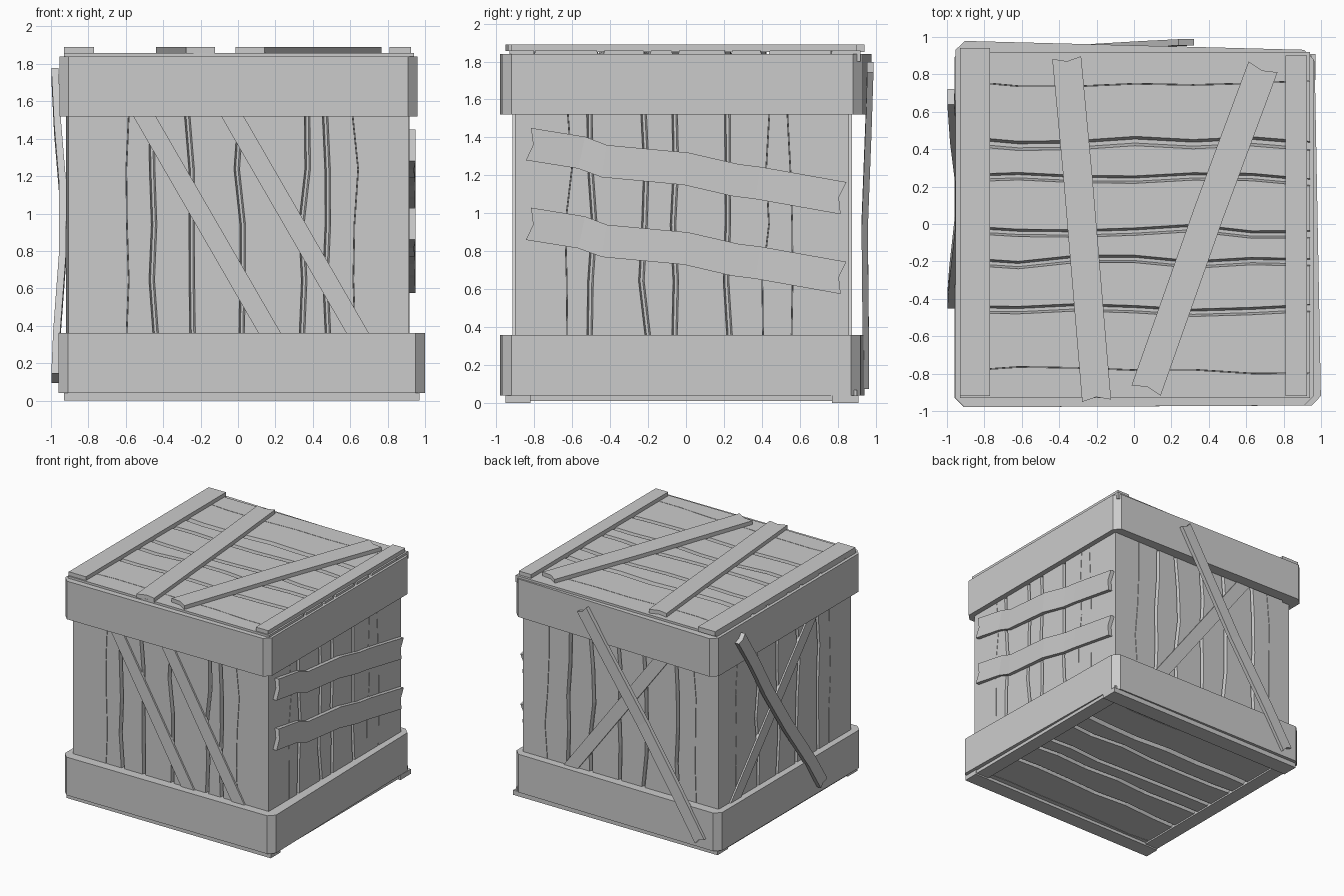
import bpy, bmesh, math, random
from mathutils import Vector

random.seed(4)
cube = bpy.data.objects.get("Cube")
if cube:
    bpy.data.objects.remove(cube, do_unlink=True)

wood = bpy.data.materials.new("grey_wood")
wood.use_nodes = True
GREY = (0.6, 0.6, 0.6, 1)
wood.diffuse_color = GREY
wood.node_tree.nodes["Principled BSDF"].inputs["Base Color"].default_value = GREY

# Each side maps (across, up, outward) to the model's axes
SIDES = {
    "front": lambda u, v, d: (u, -d, v),
    "back": lambda u, v, d: (u, d, v),
    "right": lambda u, v, d: (d, u, v),
    "left": lambda u, v, d: (-d, u, v),
    "top": lambda u, v, d: (u, v, d),
    "bottom": lambda u, v, d: (u, v, -d),
}


def finish(name, bm):
    bmesh.ops.recalc_face_normals(bm, faces=bm.faces)
    mesh = bpy.data.meshes.new(name)
    bm.to_mesh(mesh)
    bm.free()
    mesh.materials.append(wood)
    obj = bpy.data.objects.new(name, mesh)
    bpy.context.collection.objects.link(obj)


def loft(bm, sections, caps=True):
    """Skin a row of closed sections."""
    rows = [[bm.verts.new(p) for p in s] for s in sections]
    n = len(rows[0])
    for a, b in zip(rows, rows[1:]):
        for i in range(n):
            j = (i + 1) % n
            bm.faces.new((a[i], a[j], b[j], b[i]))
    if caps:
        bm.faces.new(rows[0])
        bm.faces.new(rows[-1])


def box(name, lo, hi):
    bm = bmesh.new()
    loft(bm, [[(lo[0], lo[1], z), (hi[0], lo[1], z), (hi[0], hi[1], z), (lo[0], hi[1], z)]
              for z in (lo[2], hi[2])])
    finish(name, bm)


def plank(name, side, path, width, thick, notch=0.0):
    """Flat plank along (across, up, outward) points, with split ends."""
    bm, sections = bmesh.new(), []
    pts = [Vector(p) for p in path]
    for i, p in enumerate(pts):
        t = pts[min(i + 1, len(pts) - 1)] - pts[max(i - 1, 0)]
        t.z = 0
        t.normalize()
        across = Vector((-t.y, t.x, 0)) * width / 2
        mid = p + t * (notch if i == 0 else -notch if i == len(pts) - 1 else 0)
        out = Vector((0, 0, thick))
        ring = [p - across, mid, p + across, p + across + out, mid + out, p - across + out]
        sections.append([SIDES[side](*q) for q in ring])
    loft(bm, sections)
    finish(name, bm)


def boards(name, side, across, along, depth, gaps, run_x=False):
    """Row of boards with crooked, sloping gaps; gaps are (position, half width)."""
    bm = bmesh.new()
    steps = 7
    edges = [([across[0]] * steps, 0.0)]
    for pos, half in gaps:
        edges.append(([pos + random.uniform(-0.02, 0.02) for _ in range(steps)], half))
    edges.append(([across[1]] * steps, 0.0))
    for (a, ha), (b, hb) in zip(edges, edges[1:]):
        sections = []
        for k in range(steps):
            v = along[0] + (along[1] - along[0]) * k / (steps - 1)
            ring = [(a[k] + ha * 0.3, depth[0]), (a[k] + ha, depth[1]),
                    (b[k] - hb, depth[1]), (b[k] - hb * 0.3, depth[0])]
            sections.append([SIDES[side](*((v, u, d) if run_x else (u, v, d)))
                             for u, d in ring])
        loft(bm, sections)
    finish(name, bm)


def band(name, corners, z0, z1, cut=0.05):
    """Hoop round the crate with cut corners."""
    outer = []
    for i, c in enumerate(corners):
        c = Vector(c)
        for other in (corners[i - 1], corners[(i + 1) % 4]):
            outer.append(c + (Vector(other) - c).normalized() * cut)
    bm = bmesh.new()
    inner = [p * 0.9 for p in outer]
    loops = [(outer, z0), (outer, z1), (inner, z1), (inner, z0), (outer, z0)]
    loft(bm, [[(p.x, p.y, z) for p in loop] for loop, z in loops], caps=False)
    bmesh.ops.remove_doubles(bm, verts=bm.verts, dist=0.0001)
    finish(name, bm)


# Crate body
box("crate_core", (-0.87, -0.86, 0.06), (0.88, 0.83, 1.81))
band("bottom_band", [(-0.96, -0.98), (1.0, -0.97), (0.965, 0.92), (-0.96, 0.94)], 0.04, 0.36)
band("top_band", [(-0.955, -0.98), (0.96, -0.97), (0.96, 0.93), (-0.955, 0.98)], 1.52, 1.84)

# Board walls
W, T = 0.015, 0.002
UP = (0.05, 1.83)
boards("front_boards", "front", (-0.905, 0.915), UP, (0.85, 0.9),
       [(-0.58, T), (-0.45, W), (-0.26, W), (0.01, W), (0.355, W), (0.465, W), (0.63, T)])
boards("back_boards", "back", (-0.905, 0.915), UP, (0.82, 0.86),
       [(-0.69, T), (-0.52, W), (-0.22, W), (0.02, W), (0.27, W), (0.48, W), (0.69, T)])
boards("right_boards", "right", (-0.89, 0.855), UP, (0.87, 0.916),
       [(-0.62, T), (-0.49, W), (-0.22, W), (-0.05, W), (0.23, W), (0.42, T), (0.55, T)])
boards("left_boards", "left", (-0.89, 0.855), UP, (0.86, 0.906),
       [(-0.62, T), (-0.46, W), (-0.19, W), (0.08, W), (0.35, W), (0.62, T)])

# Lid and floor boards
LID = [(-0.78, T), (-0.46, 0.02), (-0.2, 0.02), (-0.04, 0.02),
       (0.24, 0.02), (0.43, 0.025), (0.75, T)]
boards("lid_boards", "top", (-0.93, 0.92), (-0.93, 0.94), (1.8, 1.858), LID, True)
boards("floor_boards", "bottom", (-0.94, 0.9), (-0.92, 0.95), (-0.07, -0.025), LID, True)

# Lid and floor battens
box("lid_batten_right", (0.81, -0.92, 1.85), (0.925, 0.9, 1.89))
box("lid_batten_left", (-0.93, -0.92, 1.85), (-0.77, 0.94, 1.89))
box("floor_batten_front", (-0.93, -0.95, 0.0), (0.97, -0.82, 0.04))
box("floor_batten_back", (-0.93, 0.77, 0.0), (0.97, 0.91, 0.04))
for x, side in ((-0.87, "left"), (0.9, "right")):
    box("floor_edge_" + side, (x - 0.06, -0.82, 0.012), (x + 0.06, 0.77, 0.04))

# Loose planks on the lid
plank("lid_plank_left", "top",
      [(-0.36, 0.89, 1.855), (-0.3, 0.25, 1.855), (-0.2, -0.945, 1.855)], 0.155, 0.035, 0.02)
plank("lid_plank_right", "top",
      [(0.69, 0.84, 1.855), (0.4, 0.06, 1.855), (0.065, -0.89, 1.855)], 0.165, 0.035, 0.02)

# Two parallel braces on the front
for i, x in enumerate((-0.546, -0.076)):
    plank(f"front_brace_{i + 1}", "front",
          [(x, 1.6, 0.89), (x + 0.762, 0.28, 0.89)], 0.104, 0.024)

# Two sagging planks on the right
for i, z in enumerate((0.0, -0.42)):
    plank(f"right_plank_{i + 1}", "right",
          [(-0.83, 1.365 + z, 0.915), (-0.55, 1.32 + z, 0.905), (-0.43, 1.275 + z, 0.91),
           (0.0, 1.235 + z, 0.915), (0.26, 1.175 + z, 0.91), (0.38, 1.16 + z, 0.91),
           (0.83, 1.08 + z, 0.915)], 0.172, 0.035, 0.025)

# Crossed braces on the back: one fixed, one nailed over the bands
plank("back_brace", "back", [(-0.47, 1.6, 0.85), (0.52, 0.28, 0.85)], 0.104, 0.024)
plank("back_outer_plank", "back",
      [(0.28, 1.77, 0.955), (0.08, 1.46, 0.945), (-0.26, 0.94, 0.925), (-0.6, 0.42, 0.93),
       (-0.8, 0.1, 0.93)], 0.1, 0.033, 0.015)

# Crossed braces on the left
plank("left_brace", "left", [(-0.45, 1.6, 0.895), (0.72, 0.28, 0.895)], 0.104, 0.024)
plank("left_outer_plank", "left",
      [(0.68, 1.75, 0.96), (0.47, 1.45, 0.945), (0.27, 1.15, 0.92), (0.0, 0.75, 0.92),
       (-0.27, 0.35, 0.95), (-0.41, 0.12, 0.96)], 0.1, 0.038, 0.015)
